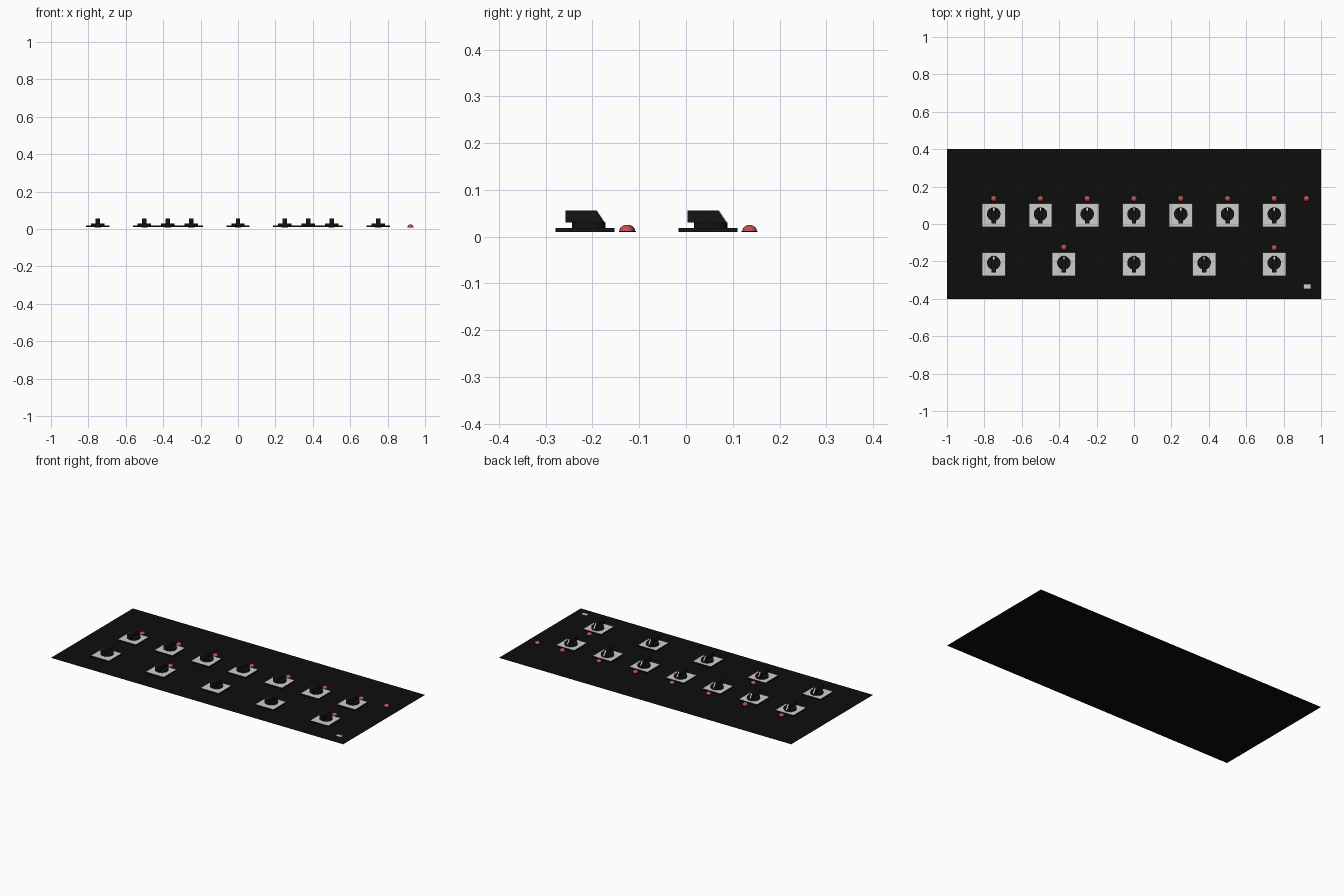
import bpy, bmesh, math
from mathutils import Matrix, Vector

if "Cube" in bpy.data.objects:
    bpy.data.objects.remove(bpy.data.objects["Cube"])


def mat(name, rgb):
    m = bpy.data.materials.new(name)
    m.diffuse_color = (*rgb, 1)
    m.use_nodes = True
    m.node_tree.nodes["Principled BSDF"].inputs["Base Color"].default_value = m.diffuse_color
    return m


PANEL = mat("panel_black", (0.004, 0.004, 0.004))
KNOB = mat("knob_black", (0.006, 0.007, 0.006))
GREY = mat("light_grey", (0.62, 0.62, 0.60))
WHITE = mat("marker_white", (0.85, 0.85, 0.85))
RED = mat("lamp_red", (0.55, 0.08, 0.08))


def finish(name, bm, mats, loc=(0, 0, 0), smooth=False):
    bmesh.ops.recalc_face_normals(bm, faces=bm.faces)
    me = bpy.data.meshes.new(name)
    bm.to_mesh(me)
    bm.free()
    for m in mats:
        me.materials.append(m)
    ob = bpy.data.objects.new(name, me)
    ob.location = loc
    bpy.context.collection.objects.link(ob)
    if smooth:
        bpy.ops.object.select_all(action='DESELECT')
        ob.select_set(True)
        bpy.context.view_layer.objects.active = ob
        bpy.ops.object.shade_smooth_by_angle(angle=math.radians(35))
    return ob


def sheet(name, sx, sy, loc, m):
    bm = bmesh.new()
    bmesh.ops.create_grid(bm, x_segments=1, y_segments=1, size=0.5,
                          matrix=Matrix.Diagonal((sx, sy, 1, 1)))
    return finish(name, bm, [m], loc)


def cylinder(bm, r, z0, z1, seg):
    bmesh.ops.create_cone(bm, cap_ends=True, segments=seg, radius1=r, radius2=r,
                          depth=z1 - z0, matrix=Matrix.Translation((0, 0, (z0 + z1) / 2)))


def prism(bm, profile, hw):
    # y-z profile extruded across x
    f = bm.faces.new([bm.verts.new((-hw, y, z)) for y, z in profile])
    ext = bmesh.ops.extrude_face_region(bm, geom=[f])["geom"]
    bmesh.ops.translate(bm, vec=(2 * hw, 0, 0),
                        verts=[v for v in ext if isinstance(v, bmesh.types.BMVert)])


def scale_plate(x, y):
    # thin square with dark edges and light top
    bm = bmesh.new()
    bmesh.ops.create_cube(bm, size=1, matrix=Matrix.Diagonal((0.125, 0.126, 0.008, 1)))
    for f in bm.faces:
        f.normal_update()
        f.material_index = 1 if f.normal.z > 0.5 else 0
    finish("scale_plate", bm, [KNOB, GREY], (x, y, 0.014))


def knob(x, y):
    bm = bmesh.new()
    cylinder(bm, 0.036, 0.018, 0.030, 32)
    finish("knob_disc", bm, [KNOB], (x, y, 0), True)
    bm = bmesh.new()
    prism(bm, [(-0.050, 0.030), (-0.050, 0.056), (0.016, 0.056), (0.036, 0.026),
               (0.030, 0.022), (-0.025, 0.022), (-0.025, 0.030)], 0.012)
    finish("knob_pointer", bm, [KNOB], (x, y, 0))
    # white line lying on the sloped nose
    bm = bmesh.new()
    prism(bm, [(0.0165, 0.0563), (0.0175, 0.0563), (0.0365, 0.0278), (0.0345, 0.0278)], 0.003)
    finish("knob_marker", bm, [WHITE], (x, y, 0))


def lamp(x, y):
    bm = bmesh.new()
    cylinder(bm, 0.0168, 0.0096, 0.012, 16)
    finish("lamp_rim", bm, [KNOB], (x, y, 0), True)
    # half-sphere lens
    bm = bmesh.new()
    bmesh.ops.create_uvsphere(bm, u_segments=16, v_segments=10, radius=0.0155)
    bmesh.ops.bisect_plane(bm, geom=bm.verts[:] + bm.edges[:] + bm.faces[:],
                           plane_co=Vector((0, 0, 0)), plane_no=Vector((0, 0, 1)),
                           clear_inner=True)
    bmesh.ops.scale(bm, vec=(1, 1, 0.85), verts=bm.verts)
    finish("lamp_lens", bm, [RED], (x, y, 0.012), True)


# Panel and small label
sheet("panel", 2, 0.8, (0, 0, 0), PANEL)
sheet("label", 0.04, 0.027, (0.927, -0.335, 0.009), GREY)

# Upper row: seven knobs, each with a lamp, plus one power lamp
for i in range(7):
    x = -0.75 + 0.25 * i
    scale_plate(x, 0.047)
    knob(x, 0.053)
    lamp(x, 0.136)
lamp(0.922, 0.136)

# Lower row: five knobs, two of them with lamps
for i in range(5):
    x = -0.75 + 0.375 * i
    scale_plate(x, -0.216)
    knob(x, -0.208)
lamp(-0.375, -0.124)
lamp(0.75, -0.127)
